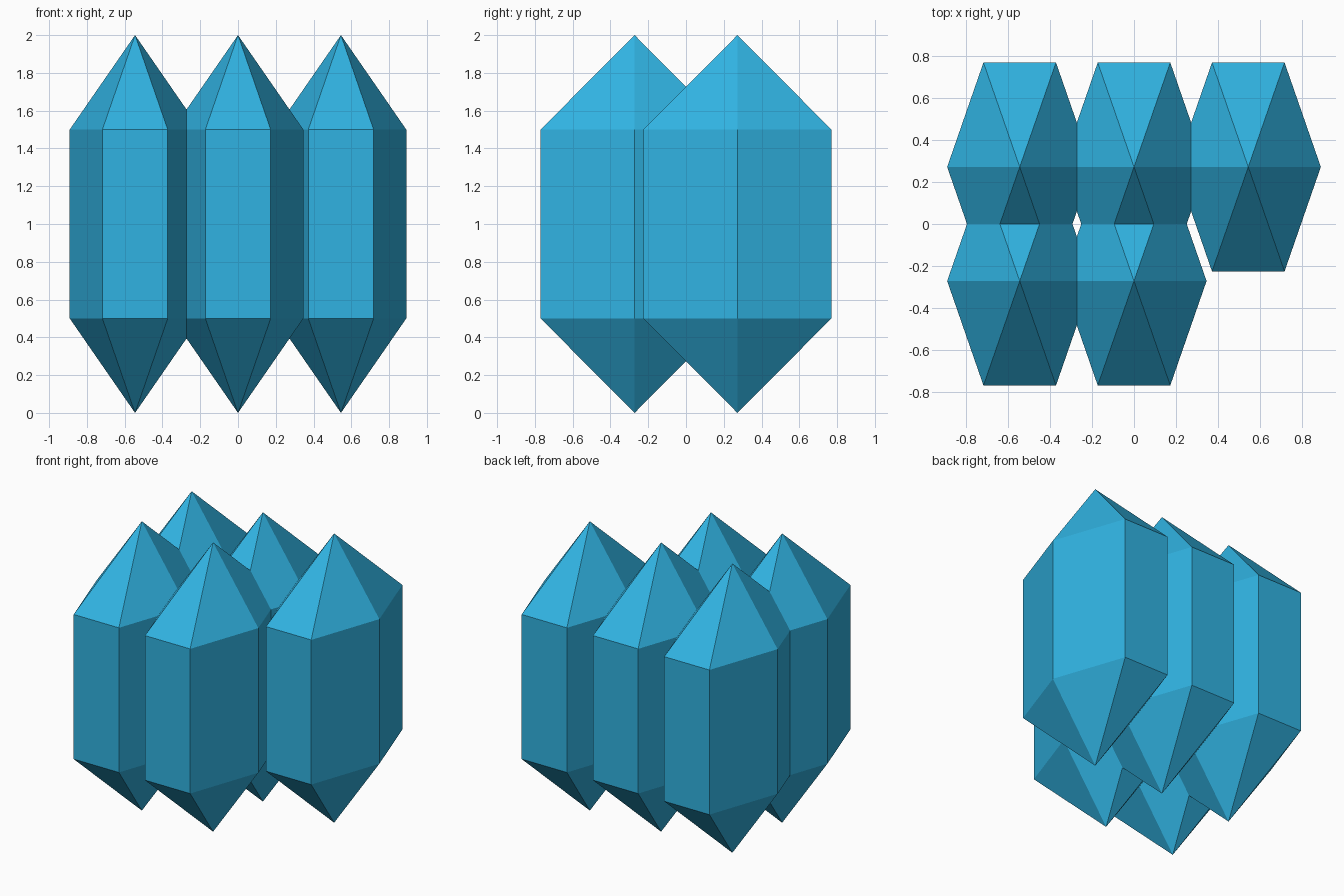
import bpy, bmesh
from math import cos, sin, pi

if "Cube" in bpy.data.objects:
    bpy.data.objects.remove(bpy.data.objects["Cube"])

RX, RY = 0.346, 0.575          # stretched hexagon radii
DX, DY = 0.545, 0.272          # crystal spacing

mat = bpy.data.materials.new("blue_crystal")
mat.diffuse_color = (0.03, 0.45, 0.76, 1)
mat.use_nodes = True
mat.node_tree.nodes["Principled BSDF"].inputs["Base Color"].default_value = mat.diffuse_color


def crystal(name, x, y):
    """Hexagonal prism with a point at each end."""
    bm = bmesh.new()
    rings = [[bm.verts.new((RX * cos(i * pi / 3), RY * sin(i * pi / 3), z))
              for i in range(6)] for z in (0.5, 1.5)]
    bottom, top = bm.verts.new((0, 0, 0)), bm.verts.new((0, 0, 2))
    low, high = rings
    for i in range(6):
        j = (i + 1) % 6
        bm.faces.new((low[i], low[j], high[j], high[i]))
        bm.faces.new((low[j], low[i], bottom))
        bm.faces.new((high[i], high[j], top))
    mesh = bpy.data.meshes.new(name)
    bm.to_mesh(mesh)
    bm.free()
    mesh.materials.append(mat)
    ob = bpy.data.objects.new(name, mesh)
    ob.location = (x, y, 0)
    bpy.context.collection.objects.link(ob)


# Back row of three, front row of two (right one absent)
for row, y, columns in (("back", DY, (-1, 0, 1)), ("front", -DY, (-1, 0))):
    for c in columns:
        side = {-1: "left", 0: "middle", 1: "right"}[c]
        crystal(f"{row}_{side}_crystal", c * DX, y)
